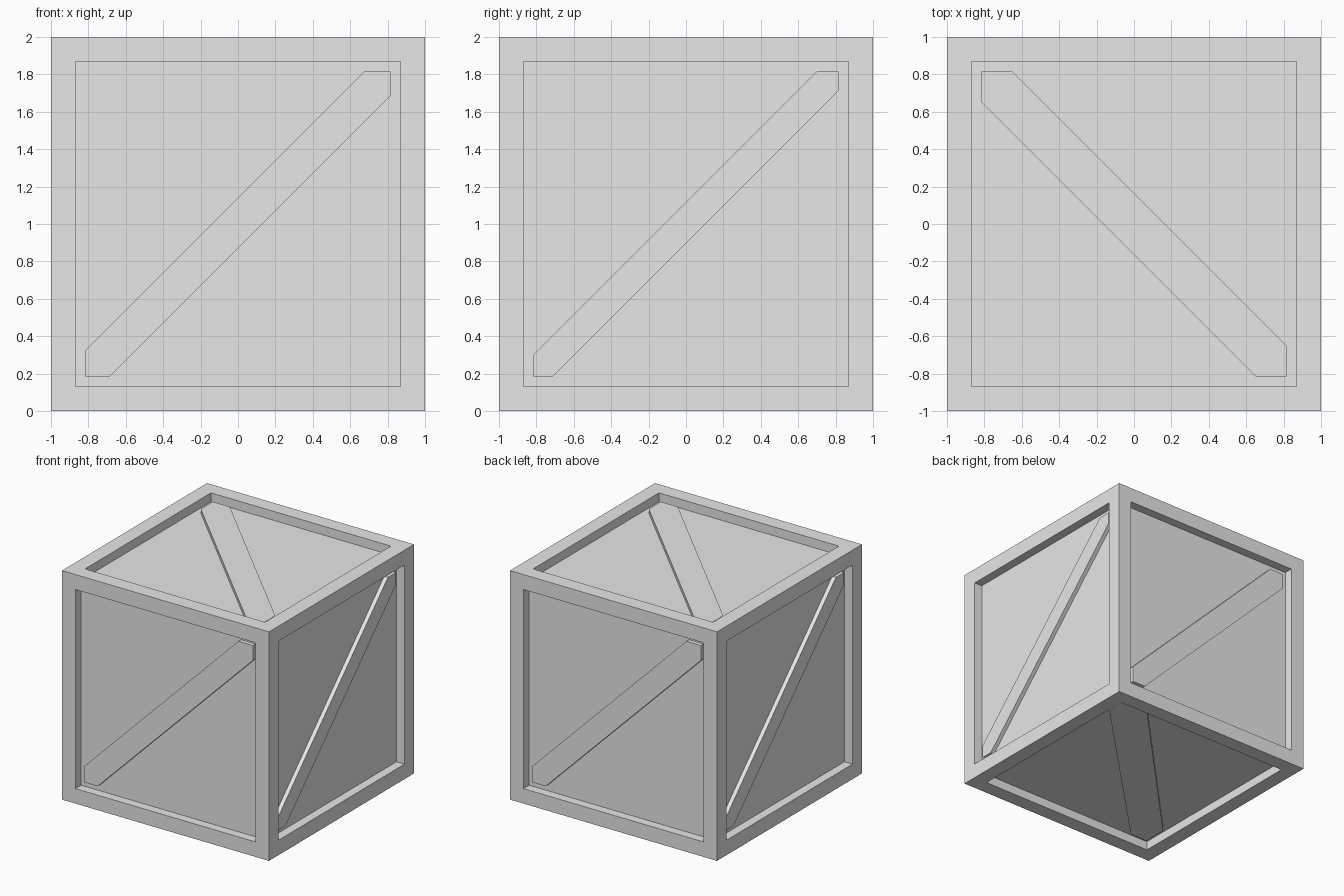
import bpy
import bmesh
from mathutils import Vector

if "Cube" in bpy.data.objects:
    bpy.data.objects.remove(bpy.data.objects["Cube"], do_unlink=True)

RIM = 0.185         # width of the frame around each side
PANEL_DEPTH = 0.078  # recess of the panels
BEAM_DEPTH = 0.042   # recess of the beam tops
A = 1 - RIM          # half width of the openings
CENTRE = Vector((0, 0, 1))
X, Y, Z = Vector((1, 0, 0)), Vector((0, 1, 0)), Vector((0, 0, 1))

grey = bpy.data.materials.new("light_grey")
grey.use_nodes = True
colour = (0.8, 0.8, 0.8, 1)
grey.diffuse_color = colour
grey.node_tree.nodes["Principled BSDF"].inputs["Base Color"].default_value = colour


def add_object(name, bm):
    bmesh.ops.recalc_face_normals(bm, faces=bm.faces)
    mesh = bpy.data.meshes.new(name)
    bm.to_mesh(mesh)
    bm.free()
    mesh.materials.append(grey)
    bpy.context.collection.objects.link(bpy.data.objects.new(name, mesh))


# Crate body: a cube with every side inset and sunk
body = bmesh.new()
bmesh.ops.create_cube(body, size=2)
bmesh.ops.translate(body, verts=body.verts, vec=CENTRE)
sides = body.faces[:]
bmesh.ops.inset_individual(body, faces=sides, thickness=RIM, depth=0)
for side in sides:
    shift = -side.normal * PANEL_DEPTH
    walls = bmesh.ops.extrude_discrete_faces(body, faces=[side])["faces"]
    bmesh.ops.translate(body, verts=walls[0].verts, vec=shift)
add_object("crate_body", body)


# Diagonal beam running corner to corner, trimmed by the opening
def add_beam(name, u, v, upper, lower_start, lower_end):
    n = u.cross(v)
    outline = [(-A, -A), (lower_start - A, -A), (A, A - lower_end),
               (A, A), (A - upper, A), (-A, upper - A)]
    bm = bmesh.new()
    top = bm.faces.new([bm.verts.new(CENTRE + u * a + v * b + n * (1 - BEAM_DEPTH))
                        for a, b in outline])
    grown = bmesh.ops.extrude_face_region(bm, geom=[top], use_keep_orig=True)["geom"]
    base = [g for g in grown if isinstance(g, bmesh.types.BMVert)]
    bmesh.ops.translate(bm, verts=base, vec=n * (BEAM_DEPTH - PANEL_DEPTH))
    add_object(name, bm)


add_beam("front_beam", X, Z, 0.14, 0.13, 0.13)
add_beam("back_beam", -X, Z, 0.14, 0.13, 0.13)
add_beam("left_beam", Y, Z, 0.115, 0.103, 0.103)
add_beam("right_beam", -Y, Z, 0.115, 0.103, 0.103)
add_beam("top_beam", Y, -X, 0.165, 0.165, 0.165)
add_beam("bottom_beam", Y, X, 0.165, 0.22, 0.275)
